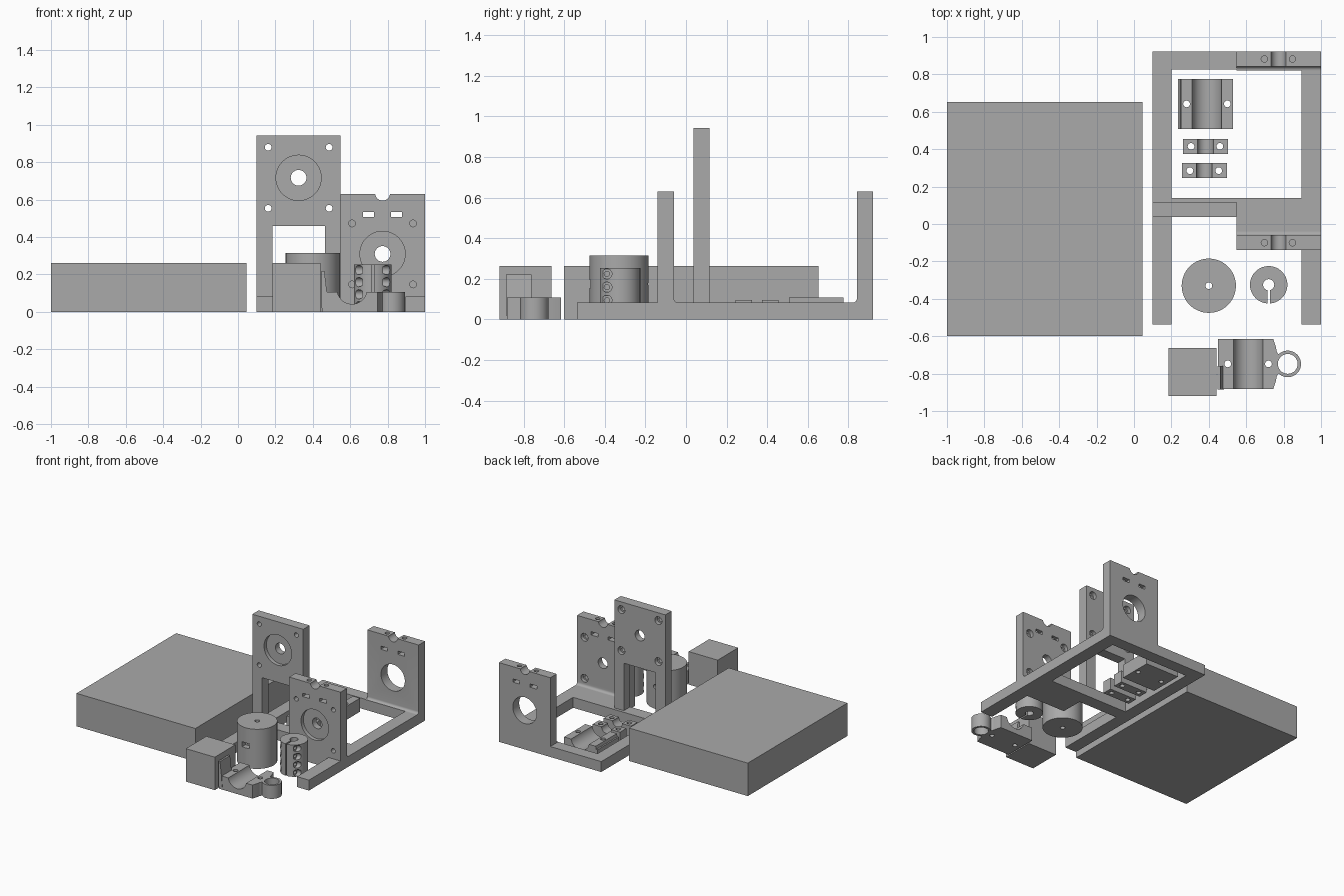
import bpy, bmesh, math
from mathutils import Vector

if "Cube" in bpy.data.objects:
    bpy.data.objects.remove(bpy.data.objects["Cube"])

grey = bpy.data.materials.new("plain_grey")
grey.diffuse_color = (0.4, 0.4, 0.4, 1)
grey.use_nodes = True
grey.node_tree.nodes["Principled BSDF"].inputs["Base Color"].default_value = grey.diffuse_color


def prism(bm, pts, axis, lo, hi):
    """Extrude a 2D outline along an axis: z takes (x, y), y takes (x, z), x takes (y, z)."""
    place = {'x': lambda a, b, t: (t, a, b),
             'y': lambda a, b, t: (a, t, b),
             'z': lambda a, b, t: (a, b, t)}[axis]
    low = [bm.verts.new(place(a, b, lo)) for a, b in pts]
    high = [bm.verts.new(place(a, b, hi)) for a, b in pts]
    n = len(pts)
    faces = [bm.faces.new(low), bm.faces.new(high)]
    for i in range(n):
        j = (i + 1) % n
        faces.append(bm.faces.new((low[i], low[j], high[j], high[i])))
    bmesh.ops.recalc_face_normals(bm, faces=faces)


def circle(cx, cy, r, n=40):
    return [(cx + r * math.cos(2 * math.pi * i / n), cy + r * math.sin(2 * math.pi * i / n)) for i in range(n)]


def arc(cx, cy, r, a0, a1, n=12):
    angles = [math.radians(a0 + (a1 - a0) * i / n) for i in range(n + 1)]
    return [(cx + r * math.cos(a), cy + r * math.sin(a)) for a in angles]


def rect(x0, x1, y0, y1):
    return [(x0, y0), (x1, y0), (x1, y1), (x0, y1)]


def make(name, solid):
    bm = bmesh.new()
    prism(bm, *solid)
    mesh = bpy.data.meshes.new(name)
    bm.to_mesh(mesh)
    bm.free()
    ob = bpy.data.objects.new(name, mesh)
    bpy.context.collection.objects.link(ob)
    return ob


def part(name, solid, cuts=(), adds=()):
    """One solid, joined with the adds, then with the cuts removed."""
    ob = make(name, solid)
    ob.data.materials.append(grey)
    tools = []
    for op, shapes in (('UNION', adds), ('DIFFERENCE', cuts)):
        for s in shapes:
            tool = make(name + "_tool", s)
            tool.hide_render = True
            tools.append(tool)
            mod = ob.modifiers.new("cut", 'BOOLEAN')
            mod.operation, mod.solver, mod.object = op, 'EXACT', tool
    bpy.context.view_layer.objects.active = ob
    bpy.ops.object.select_all(action='DESELECT')
    ob.select_set(True)
    for mod in list(ob.modifiers):
        bpy.ops.object.modifier_apply(modifier=mod.name)
    for tool in tools:
        bpy.data.objects.remove(tool)
    bpy.ops.object.shade_smooth_by_angle(angle=math.radians(30))
    return ob


B = 0.083  # thickness of the base frame

# Solid blocks
part("large_slab", (rect(-1, 0.045, -0.6, 0.652), 'z', 0, 0.262))
part("small_block", (rect(0.185, 0.44, -0.92, -0.662), 'z', 0, 0.262))

# Base frame
outline = [(0.1, -0.537), (0.2, -0.537), (0.2, 0.037), (0.548, 0.037), (0.548, -0.14), (0.895, -0.14),
           (0.895, -0.537), (1, -0.537), (1, 0.922), (0.1, 0.922)]
part("base_frame", (outline, 'z', 0, B), [(rect(0.2, 0.895, 0.14, 0.825), 'z', -0.1, 0.2)])


# Upright plates with a rod groove, clamp holes and nut slots on top
def rod_cuts(y0, y1):
    cuts = [(circle(0.773, 0.635, 0.04), 'y', y0 - 0.1, y1 + 0.1)]
    for x in (0.697, 0.847):
        cuts.append((rect(x - 0.03, x + 0.03, 0.507, 0.533), 'y', y0 - 0.1, y1 + 0.1))
        cuts.append((circle(x, (y0 + y1) / 2, 0.017, 20), 'z', 0.52, 0.7))
    return cuts


# Motor seat: recess, shaft hole and four screw holes widened at the back
def motor_cuts(cx, cz, y0, y1):
    cuts = [(circle(cx, cz, 0.121, 48), 'y', y0 - 0.1, y0 + 0.03),
            (circle(cx, cz, 0.042), 'y', y0 - 0.1, y1 + 0.1)]
    for dx in (-0.163, 0.163):
        for dz in (-0.163, 0.163):
            cuts.append((circle(cx + dx, cz + dz, 0.018, 20), 'y', y0 - 0.1, y1 + 0.1))
            cuts.append((circle(cx + dx, cz + dz, 0.031, 24), 'y', y1 - 0.03, y1 + 0.1))
    return cuts


front = [(-0.14, B)] + arc(-0.04, B + 0.02, 0.02, 270, 180, 6) + [(-0.06, 0.63), (-0.14, 0.63)]
part("front_motor_plate", (front, 'x', 0.548, 1), rod_cuts(-0.14, -0.06) + motor_cuts(0.773, 0.31, -0.14, -0.06))

back = [(0.922, B), (0.922, 0.63), (0.842, 0.63)] + arc(0.822, B + 0.02, 0.02, 0, -90, 6)
part("back_plate", (back, 'x', 0.548, 1),
     rod_cuts(0.842, 0.922) + [(circle(0.773, 0.31, 0.105, 48), 'y', 0.7, 1.1)])

tall = [(0.1, B), (0.185, B), (0.185, 0.46), (0.465, 0.46), (0.465, B), (0.548, B), (0.548, 0.942), (0.1, 0.942)]
part("tall_motor_plate", (tall, 'y', 0.037, 0.117), motor_cuts(0.324, 0.717, 0.037, 0.117))

# Spool drum with a shaft hole, nut pocket and set screw hole
part("spool_drum", (circle(0.4, -0.33, 0.145, 64), 'z', 0, 0.315),
     [(circle(0.4, -0.33, 0.018, 24), 'z', -0.1, 0.5),
      (rect(0.367, 0.433, 0.155, 0.195), 'y', -0.6, -0.43),
      (circle(0.4, 0.175, 0.017, 20), 'y', -0.6, 0.0)])

# Shaft coupler with a slit and four clamp screws
cuts = [(circle(0.72, -0.325, 0.03, 32), 'z', -0.1, 0.4),
        (rect(0.714, 0.726, -0.5, -0.325), 'z', -0.1, 0.4)]
for z in (0.03, 0.094, 0.159, 0.224):
    cuts.append((circle(-0.39, z, 0.013, 16), 'x', 0.5, 0.9))
    for x0, x1 in ((0.5, 0.665), (0.775, 0.9)):
        cuts.append((circle(-0.39, z, 0.025, 24), 'x', x0, x1))
part("shaft_coupler", (circle(0.72, -0.325, 0.1, 56), 'z', 0, 0.253), cuts)


# Clamps: a block with a trough along y and two screw holes
def trough_cuts(cx, cy, r, cz, spread):
    cuts = [(circle(cx, cz, r, 48), 'y', cy - 0.3, cy + 0.3)]
    for s in (-spread, spread):
        cuts.append((circle(cx + s, cy, 0.018, 20), 'z', -0.1, 0.3))
    return cuts


for name, cx, cy in (("rod_clamp_a", 0.382, 0.415), ("rod_clamp_b", 0.376, 0.285)):
    part(name, (rect(cx - 0.12, cx + 0.12, cy - 0.04, cy + 0.04), 'z', 0, 0.095),
         trough_cuts(cx, cy, 0.042, 0.095, 0.077))

cap = [(0.235, 0), (0.53, 0), (0.53, 0.108), (0.252, 0.108), (0.247, 0.085), (0.235, 0.085)]
part("bearing_cap", (cap, 'y', 0.508, 0.775), trough_cuts(0.39, 0.642, 0.08, 0.122, 0.109))

# Carriage: bearing trough, tapered neck, nut ring and upright tab
neck = arc(0.82, -0.663, 0.055, 180, 265, 8)
body = [(0.45, -0.882), (0.745, -0.882)] + [(x - 0.005, -1.497 - y) for x, y in neck] \
    + [(x - 0.005, y) for x, y in reversed(neck)] + [(0.745, -0.615), (0.45, -0.615)]
tab = [(0.447, 0.02), (0.48, 0.02), (0.476, 0.1), (0.462, 0.22), (0.447, 0.22)]
part("bearing_carriage", (body, 'z', 0, 0.107),
     trough_cuts(0.61, -0.748, 0.08, 0.122, 0.109) + [(circle(0.822, -0.748, 0.053, 36), 'z', -0.1, 0.3)],
     [(circle(0.822, -0.748, 0.071, 40), 'z', 0, 0.107), (tab, 'y', -0.886, -0.76)])
